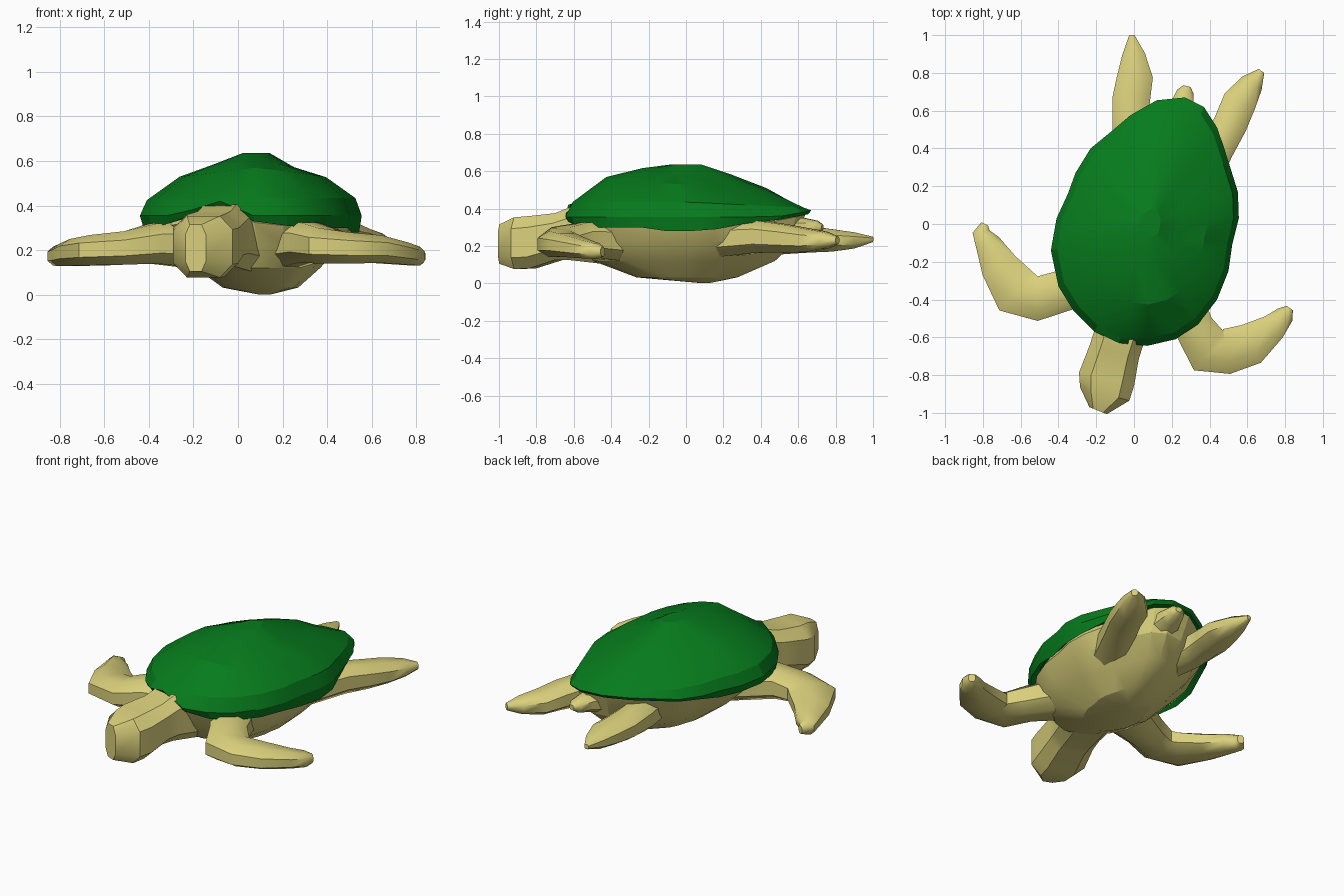
import bpy, bmesh, math
from mathutils import Vector


def material(name, rgb):
    m = bpy.data.materials.new(name)
    m.diffuse_color = (*rgb, 1)
    return m


GREEN = material("shell green", (0.002, 0.20, 0.012))
SKIN = material("sandy skin", (0.70, 0.63, 0.20))


def loft(name, rings, mat, angle=25):
    """Skin a list of equal-length point rings and cap both ends."""
    bm = bmesh.new()
    vs = [[bm.verts.new(p) for p in r] for r in rings]
    n = len(vs[0])
    for a, b in zip(vs, vs[1:]):
        for i in range(n):
            j = (i + 1) % n
            bm.faces.new((a[i], a[j], b[j], b[i]))
    bm.faces.new(vs[0][::-1])
    bm.faces.new(vs[-1])
    bmesh.ops.recalc_face_normals(bm, faces=bm.faces)
    me = bpy.data.meshes.new(name)
    bm.to_mesh(me)
    bm.free()
    me.materials.append(mat)
    ob = bpy.data.objects.new(name, me)
    bpy.context.collection.objects.link(ob)
    bpy.ops.object.select_all(action='DESELECT')
    ob.select_set(True)
    bpy.context.view_layer.objects.active = ob
    bpy.ops.object.shade_smooth_by_angle(angle=math.radians(angle))
    return ob


def limb(name, path, sides=8, power=0.85, angle=48):
    """Tube along (x, y, z, half width, half height) stations, sections kept upright."""
    pts = [Vector(p[:3]) for p in path]
    rings = []
    for k, p in enumerate(path):
        t = pts[min(k + 1, len(pts) - 1)] - pts[max(k - 1, 0)]
        side = Vector((t.y, -t.x, 0)).normalized()
        ring = []
        for i in range(sides):
            a = 2 * math.pi * (i + 0.5) / sides
            c, s = math.cos(a), math.sin(a)
            u = math.copysign(abs(c) ** power, c) / math.cos(math.pi / sides) ** power
            v = math.copysign(abs(s) ** power, s) / math.cos(math.pi / sides) ** power
            ring.append(pts[k] + side * u * p[3] + Vector((0, 0, v * p[4])))
        rings.append(ring)
    return loft(name, rings, SKIN, angle)


# Shell outline: x, y and height of the lower lip
OUT = [(0.27, 0.67, 0.37), (0.37, 0.62, 0.36), (0.44, 0.51, 0.34), (0.50, 0.33, 0.32),
       (0.55, 0.17, 0.29), (0.555, 0.03, 0.28), (0.52, -0.11, 0.28), (0.50, -0.25, 0.30),
       (0.44, -0.40, 0.30), (0.34, -0.53, 0.30), (0.22, -0.61, 0.31), (0.07, -0.645, 0.33),
       (-0.08, -0.63, 0.40), (-0.21, -0.57, 0.36), (-0.32, -0.46, 0.32), (-0.40, -0.33, 0.30),
       (-0.44, -0.14, 0.31), (-0.41, 0.03, 0.31), (-0.35, 0.16, 0.31), (-0.31, 0.27, 0.33),
       (-0.23, 0.40, 0.34), (-0.12, 0.49, 0.35), (-0.02, 0.575, 0.36), (0.12, 0.655, 0.37)]
CX = 0.085


def scaled(x, y, s, z, sy=None, dx=0, dy=0):
    return (CX + dx + (x - CX) * s, dy + y * (sy or s), z)


# Domed shell with a turned-under lip; lower towards the rear and both sides
rings = [[scaled(x, y, 0.88, max(z, 0.35)) for x, y, z in OUT],
         [scaled(x, y, 0.975, z) for x, y, z in OUT],
         [scaled(x, y, 1.0, max(0.355, z + 0.02)) for x, y, z in OUT]]
for s, h, rear, left, right in ((0.94, 0.435, 0.03, 0.01, 0.0), (0.66, 0.57, 0.06, 0.04, 0.04),
                                (0.36, 0.617, 0.03, 0.03, 0.045), (0.12, 0.636, 0, 0, 0)):
    rings.append([scaled(x, y, s, h - rear * max(0, y / 0.67) - left * max(0, (CX - x) / 0.52)
                         - right * max(0, (x - CX) / 0.47)) for x, y, z in OUT])
loft("shell", rings, GREEN, 20)

# Belly and body, its top edge following the shell lip
rings = [[scaled(x, y, sx, z, sy, dx, dy) for x, y, _ in OUT]
         for sx, sy, z, dx, dy in ((0.06, 0.04, 0.002, 0.035, 0.10), (0.34, 0.41, 0.032, 0.025, 0.0),
                                   (0.56, 0.74, 0.12, 0.02, -0.02), (0.76, 0.87, 0.22, 0.02, 0.0))]
rings.append([scaled(x, y, 0.89, max(0.31, z - 0.005), 0.95) for x, y, z in OUT])
rings.append([scaled(x, y, 0.80, 0.38, 0.86) for x, y, z in OUT])
loft("body", rings, SKIN, 20)

# Neck and blunt head
limb("head", [(0.0, -0.38, 0.25, 0.15, 0.15), (-0.08, -0.60, 0.265, 0.135, 0.14),
              (-0.105, -0.68, 0.25, 0.135, 0.125), (-0.145, -0.82, 0.22, 0.15, 0.14),
              (-0.155, -0.90, 0.215, 0.135, 0.138), (-0.19, -0.988, 0.21, 0.05, 0.105)],
     power=0.65, angle=35)

# Front flippers, bent at the elbow
limb("front_flipper_left", [(-0.12, -0.24, 0.22, 0.15, 0.11), (-0.38, -0.355, 0.23, 0.11, 0.09),
                            (-0.51, -0.395, 0.21, 0.118, 0.075), (-0.625, -0.355, 0.20, 0.135, 0.068),
                            (-0.715, -0.22, 0.19, 0.10, 0.06), (-0.775, -0.10, 0.178, 0.067, 0.05),
                            (-0.81, -0.04, 0.173, 0.045, 0.042), (-0.79, 0.0, 0.17, 0.02, 0.025)])
limb("front_flipper_right", [(0.18, -0.30, 0.22, 0.14, 0.11), (0.32, -0.55, 0.235, 0.105, 0.09),
                             (0.395, -0.67, 0.22, 0.13, 0.08), (0.49, -0.675, 0.21, 0.12, 0.07),
                             (0.62, -0.635, 0.205, 0.112, 0.062), (0.74, -0.545, 0.185, 0.073, 0.05),
                             (0.80, -0.48, 0.173, 0.05, 0.042), (0.825, -0.445, 0.17, 0.02, 0.025)])

# Rear flippers, pointed and trailing
limb("rear_flipper_left", [(0.08, 0.22, 0.22, 0.13, 0.10), (-0.02, 0.50, 0.24, 0.095, 0.085),
                           (-0.015, 0.66, 0.235, 0.10, 0.07), (0.005, 0.78, 0.23, 0.095, 0.06),
                           (-0.002, 0.90, 0.23, 0.06, 0.043), (-0.012, 1.0, 0.235, 0.014, 0.014)])
limb("rear_flipper_right", [(0.26, 0.10, 0.23, 0.13, 0.10), (0.44, 0.40, 0.25, 0.09, 0.085),
                            (0.51, 0.53, 0.24, 0.09, 0.075), (0.56, 0.65, 0.23, 0.09, 0.063),
                            (0.625, 0.745, 0.23, 0.062, 0.045), (0.675, 0.81, 0.23, 0.018, 0.02)])

# Stub tail
limb("tail", [(0.23, 0.48, 0.28, 0.10, 0.08), (0.255, 0.63, 0.30, 0.062, 0.05),
              (0.272, 0.70, 0.30, 0.045, 0.035), (0.28, 0.73, 0.30, 0.02, 0.015)])
